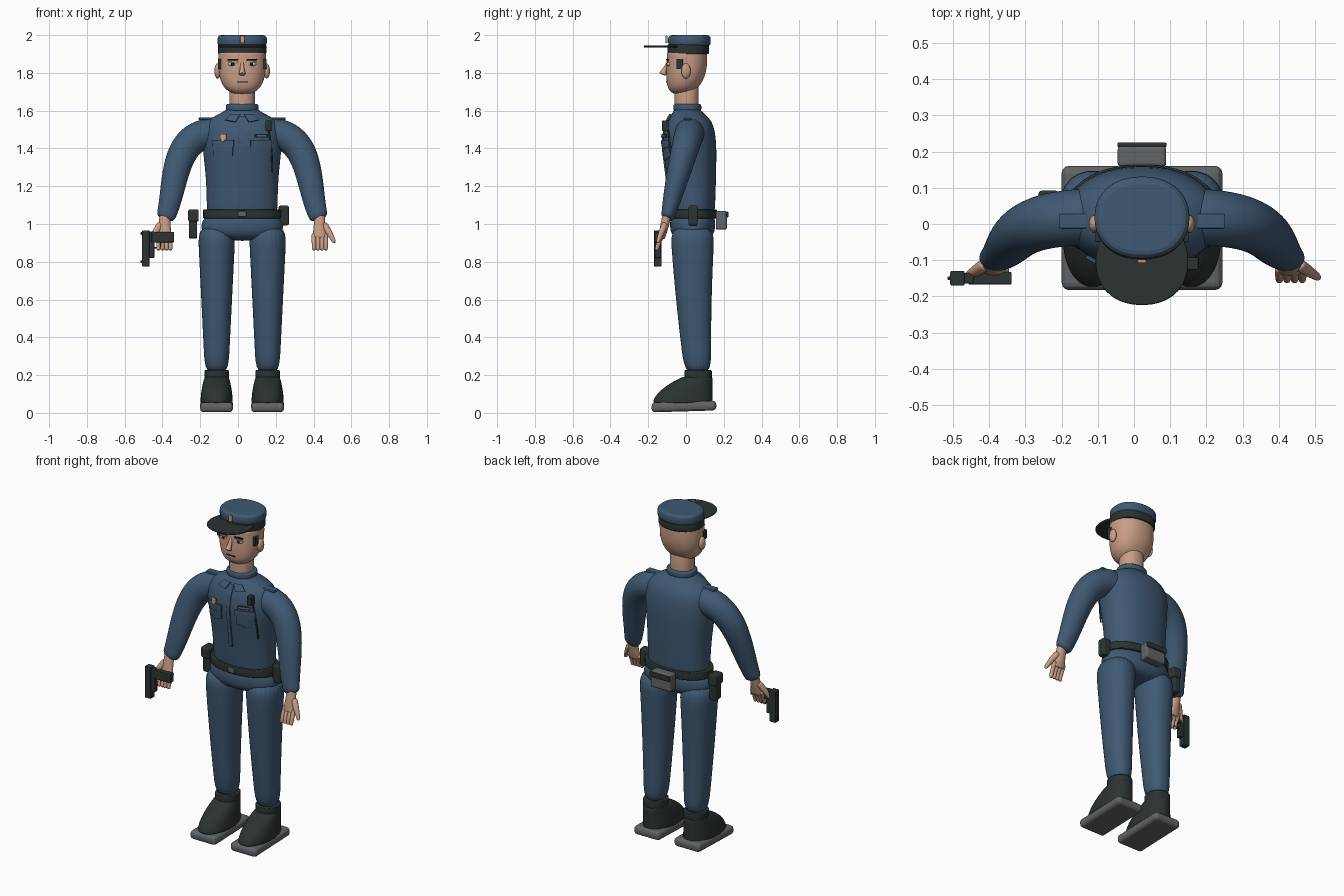
import bpy, bmesh, math
from mathutils import Vector

default_cube = bpy.data.objects.get("Cube")
if default_cube:
    bpy.data.objects.remove(default_cube)

CENTRE = Vector((.022, 0, 0))  # middle of the body
SIDES = {"left": 1, "right": -1}


def material(name, *colour):
    made = bpy.data.materials.new(name)
    made.use_nodes = True
    made.diffuse_color = (*colour, 1)
    shader = made.node_tree.nodes["Principled BSDF"]
    shader.inputs["Base Color"].default_value = (*colour, 1)
    shader.inputs["Roughness"].default_value = .7
    return made


blue = material("uniform blue", .05, .1, .17)
skin = material("skin", .58, .34, .24)
dark = material("dark leather", .025, .033, .033)
grey = material("grey", .12, .13, .14)
copper = material("copper badge", .65, .32, .2)
white = material("eye white", .6, .58, .55)
black = material("black", .01, .01, .01)


def finish(bm, name, colour, smooth=True, at=(0, 0, 0)):
    """Turn a bmesh into a named, coloured object."""
    bmesh.ops.recalc_face_normals(bm, faces=bm.faces)
    mesh = bpy.data.meshes.new(name)
    bm.to_mesh(mesh)
    bm.free()
    mesh.materials.append(colour)
    for face in mesh.polygons:
        face.use_smooth = smooth and len(face.vertices) < 5
    made = bpy.data.objects.new(name, mesh)
    made.location = CENTRE + Vector(at)
    bpy.context.collection.objects.link(made)
    return made


def bevel(made, width):
    modifier = made.modifiers.new("soft edges", "BEVEL")
    modifier.width, modifier.segments = width, 3
    modifier.limit_method = "ANGLE"


def outline(count, power):
    """Unit superellipse."""
    for step in range(count):
        angle = math.tau * (step + .5) / count
        yield [math.copysign(abs(part) ** (2 / power), part)
               for part in (math.cos(angle), math.sin(angle))]


def join_rings(name, rings, colour, rounded=True):
    """Bridge equal rings of points and cap both ends."""
    bm = bmesh.new()
    loops = [[bm.verts.new(point) for point in ring] for ring in rings]
    for low, high in zip(loops, loops[1:]):
        for i in range(len(low)):
            bm.faces.new((low[i - 1], low[i], high[i], high[i - 1]))
    bm.faces.new(loops[0])
    bm.faces.new(loops[-1])
    made = finish(bm, name, colour)
    if rounded:
        made.modifiers.new("round", "SUBSURF").levels = 2
        for face in made.data.polygons:
            face.use_smooth = True
    return made


def stack(name, rows, colour, x=0, rounded=True, count=24, power=2.2):
    """Level rings from rows of height, half width, half depth, centre depth."""
    rings = [[(x + u * wide, middle + v * deep, z) for u, v in outline(count, power)]
             for z, wide, deep, middle in rows]
    return join_rings(name, rings, colour, rounded)


def band(name, bottom, top, wide, deep, middle, colour, x=0, edge=.005):
    """Upright oval ring or disc with softened rims."""
    rows = [(z, wide, deep, middle) for z in (bottom, top)]
    bevel(stack(name, rows, colour, x, rounded=False, count=48), edge)


def bezier(points, t):
    while len(points) > 1:
        points = [a.lerp(b, t) for a, b in zip(points, points[1:])]
    return points[0]


def tube(name, path, wide, deep, colour, side=1, steps=8):
    """Tapered limb along a curve; each radius runs from start to end."""
    handles = [Vector((side * x, y, z)) for x, y, z in path]
    rings = []
    for step in range(steps + 1):
        t = step / steps
        along = (bezier(handles, t + .01) - bezier(handles, t - .01)).normalized()
        across = Vector((0, 1, 0)).cross(along).normalized()
        through = along.cross(across)
        width, depth = [a + (b - a) * t * t for a, b in (wide, deep)]
        rings.append([bezier(handles, t) + across * u * width + through * v * depth
                      for u, v in outline(12, 2)])
    return join_rings(name, rings, colour)


def box(name, at, size, colour, edge=.004, tilt=0):
    bm = bmesh.new()
    bmesh.ops.create_cube(bm, size=1)
    bmesh.ops.scale(bm, vec=size, verts=bm.verts)
    made = finish(bm, name, colour, smooth=False, at=at)
    made.rotation_euler.x = tilt
    bevel(made, edge)


def ball(name, at, size, colour):
    bm = bmesh.new()
    bmesh.ops.create_uvsphere(bm, u_segments=20, v_segments=12, radius=1)
    bmesh.ops.scale(bm, vec=size, verts=bm.verts)
    finish(bm, name, colour, at=at)


# Shirt body
shirt = stack("shirt", [(1.04, .18, .11, .035), (1.06, .19, .12, .035), (1.25, .19, .13, .03),
                        (1.45, .22, .15, .015), (1.55, .2, .12, .02), (1.59, .1, .08, .01),
                        (1.63, .06, .05, 0)], blue)
bpy.context.view_layer.update()
solid_shirt = shirt.evaluated_get(bpy.context.evaluated_depsgraph_get())


def chest(x, z, lift):
    """Depth just in front of the shirt."""
    return solid_shirt.ray_cast((x, -1, z), (0, 1, 0))[1].y - lift


def plate(name, corners, colour, lift=.003):
    """Thin patch that follows the shirt front."""
    bm = bmesh.new()
    bm.faces.new([bm.verts.new((x, 0, z)) for x, z in corners])
    for axis in (Vector((1, 0, 0)), Vector((0, 0, 1))):
        heights = [vert.co.dot(axis) for vert in bm.verts]
        low, high = min(heights), max(heights)
        for cut in range(1, 6):
            parts = bm.verts[:] + bm.edges[:] + bm.faces[:]
            bmesh.ops.bisect_plane(bm, geom=parts, plane_no=axis,
                                   plane_co=axis * (low + (high - low) * cut / 6))
    for vert in bm.verts:
        vert.co.y = chest(vert.co.x, vert.co.z, lift)
    made = finish(bm, name, colour, smooth=False)
    modifier = made.modifiers.new("thickness", "SOLIDIFY")
    modifier.thickness, modifier.offset = .008, 0


def shield(x, top, half, height, shoulder=.8):
    """Patch outline with a point at the bottom; shoulder 1 makes it square."""
    corner, tip = top - height * shoulder, top - height
    return [(x - half, top), (x - half, corner), (x, tip), (x + half, corner), (x + half, top)]


# Shirt details
plate("button_placket", shield(0, 1.57, .011, .37, shoulder=1), blue)
for side, s in SIDES.items():
    plate(side + "_pocket", shield(s * .1, 1.44, .05, .1), blue)
    plate(side + "_pocket_flap", shield(s * .1, 1.445, .055, .045), blue, lift=.008)
    plate(side + "_collar_flap", [(s * .01, 1.58), (s * .035, 1.54),
                                  (s * .09, 1.55), (s * .06, 1.58)], blue, lift=.008)
    box(side + "_epaulette", (s * .175, .008, 1.557), (.11, .04, .014), blue)
plate("chest_badge", shield(-.1, 1.475, .016, .04, shoulder=.6), copper, lift=.012)
plate("name_plate", shield(.1, 1.475, .035, .018, shoulder=1), dark, lift=.012)
plate("name_plate_inset", shield(.1, 1.47, .026, .008, shoulder=1), grey, lift=.014)
box("radio_microphone", (.14, -.11, 1.52), (.032, .034, .055), dark)
tube("radio_cord", [(x, chest(x, z, .01), z) for x, z in ((.14, 1.5), (.16, 1.4), (.16, 1.27))],
     (.005, .005), (.005, .005), dark)

# Neck, collar and head
band("neck", 1.58, 1.74, .067, .064, .003, skin)
band("collar", 1.598, 1.635, .086, .074, .007, blue, edge=.01)
head_rows = []
for step in range(10):
    drop = .98 - step * .14  # one at the chin, zero at the temples
    fullness = (1 - abs(drop) ** 2.6) ** (1 / 2.6)
    head_rows.append((1.87 - .19 * drop, .128 * fullness, .108 * fullness,
                      .005 - .035 * max(drop, 0) ** 2))
stack("head", head_rows, skin)
tube("nose", [(0, -.09, 1.87), (0, -.125, 1.79)], (.008, .02), (.006, .023), skin)
box("mouth", (0, -.1, 1.752), (.055, .01, .006), black, edge=.002)
for side, s in SIDES.items():
    eye, height = s * .05, 1.847
    ball(side + "_eye", (eye, -.09, height), (.025, .012, .011), white)
    ball(side + "_pupil", (eye, -.1, height), (.009, .005, .009), black)
    box(side + "_upper_lid", (eye, -.097, height + .01), (.05, .012, .006), skin, edge=.002)
    box(side + "_eyebrow", (eye, -.099, height + .023), (.055, .012, .007), black, edge=.002)
    ball(side + "_ear", (s * .13, 0, 1.81), (.017, .025, .04), skin)
    box(side + "_sideburn", (s * .119, -.033, height), (.02, .034, .055), dark)

# Cap
band("cap_band", 1.9, 1.95, .128, .11, .012, dark)
band("cap_crown", 1.94, 2, .131, .113, .018, blue, edge=.02)
band("cap_visor", 1.934, 1.946, .128, .12, -.104, dark)
box("cap_badge", (0, -.103, 1.977), (.024, .01, .04), copper)

# Arms and hands
for side, s in SIDES.items():
    tube(side + "_arm", [(.12, .02, 1.48), (.38, .02, 1.5), (.34, -.06, 1.2), (.41, -.1, 1.02)],
         (.086, .05), (.082, .034), blue, s, steps=14)
    tube(side + "_palm", [(.41, -.1, 1.05), (.41, -.13, .92)], (.03, .042), (.025, .017), skin, s)
    for finger in range(4):
        x = .38 + .021 * finger
        tube(f"{side}_finger_{finger}", [(x, -.12, .95), (x, -.15, .9), (x, -.155, .86)],
             (.013, .01), (.013, .01), skin, s)
    tube(side + "_thumb", [(.43, -.11, 1), (.46, -.13, .96), (.49, -.15, .9)],
         (.02, .009), (.018, .009), skin, s)

# Pistol, held muzzle down
pistol = -.15
box("pistol_slide", (-.51, pistol, .87), (.04, .04, .19), dark)
box("pistol_frame", (-.48, pistol, .89), (.03, .03, .14), dark)
box("pistol_grip", (-.42, pistol, .93), (.12, .034, .054), dark)
for end, z in (("front", .8), ("rear", .95)):
    box("pistol_sight_" + end, (-.53, pistol, z), (.015, .01, .015), dark)
box("trigger_guard_side", (-.45, pistol, .874), (.05, .014, .008), dark, edge=.002)
box("trigger_guard_end", (-.43, pistol, .89), (.008, .014, .04), dark, edge=.002)

# Trousers and boots
stack("hips", [(1.07, .19, .115, .035), (1, .22, .122, .035), (.95, .22, .118, .035),
               (.91, .12, .08, .035)], blue)
for side, s in SIDES.items():
    leg = s * .135
    rows = []
    for step in range(7):
        t = step / 6
        rows.append((1 - .8 * t, .102 - .04 * t, .12 - .05 * t, .034 + .03 * t * t))
    stack(side + "_leg", rows, blue, x=leg)
    rows = []
    for step in range(7):
        t = step / 6
        toe, heel = .18 * (t * t - 1), .142
        rows.append((.04 + .16 * t, .087 - .025 * t * t, (heel - toe) / 2, (heel + toe) / 2))
    stack(side + "_boot", rows, dark, x=leg)
    band(side + "_boot_cuff", .178, .226, .065, .073, .064, dark, x=leg)
    box(side + "_sole", (leg, -.011, .034), (.174, .343, .052), grey, edge=.02, tilt=.03)

# Belt and gear
band("belt", 1.03, 1.077, .207, .129, .035, dark)
box("belt_buckle", (0, -.095, 1.053), (.044, .012, .03), grey)
box("holster_top", (-.258, .055, 1.045), (.056, .075, .065), dark, edge=.01)
box("holster_body", (-.26, .06, .98), (.044, .058, .115), dark, edge=.01)
box("belt_pouch", (.22, .037, 1.045), (.054, .05, .105), dark, edge=.01)
box("back_pouch", (0, .187, 1.02), (.134, .058, .1), grey, edge=.01)
box("back_pouch_clasp", (0, .219, 1.05), (.136, .012, .03), dark)
